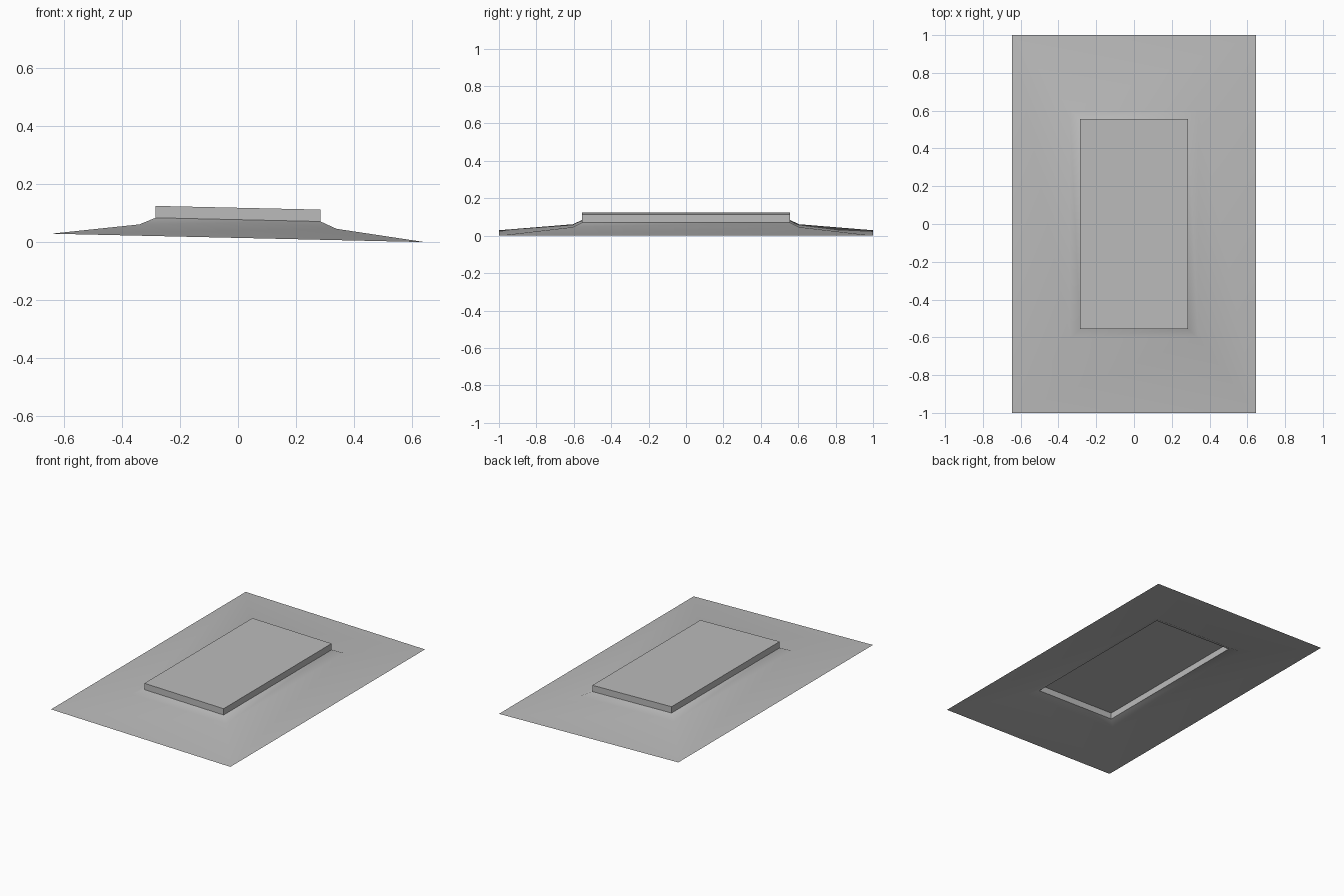
import bpy
import bmesh
import math

cube = bpy.data.objects.get("Cube")
if cube:
    bpy.data.objects.remove(cube, do_unlink=True)

# Plain grey material
grey = bpy.data.materials.new("plain grey")
grey.use_nodes = True
colour = (0.5, 0.5, 0.5, 1.0)
grey.diffuse_color = colour
grey.node_tree.nodes["Principled BSDF"].inputs["Base Color"].default_value = colour

# Rectangular rings, outside to top: half width, half depth, height
RINGS = [
    (0.645, 1.0, 0.0),     # skirt rim
    (0.34, 0.605, 0.039),  # foot of the steep bank
    (0.285, 0.555, 0.063), # foot of the slab wall
    (0.285, 0.555, 0.104), # slab top
]
TILT = 0.0225


def add_ring(bm, half_x, half_y, height):
    corners = [(-1, -1), (1, -1), (1, 1), (-1, 1)]
    return [bm.verts.new((sx * half_x, sy * half_y,
                          height + TILT * (RINGS[0][0] - sx * half_x)))
            for sx, sy in corners]


# Open-bottomed shell: sloping skirt, bank, slab wall and lid
bm = bmesh.new()
loops = [add_ring(bm, *ring) for ring in RINGS]
for low, high in zip(loops, loops[1:]):
    for i in range(4):
        j = (i + 1) % 4
        bm.faces.new((low[i], low[j], high[j], high[i]))
bm.faces.new(loops[-1])

mesh = bpy.data.meshes.new("raised_slab_with_skirt")
bm.to_mesh(mesh)
bm.free()
mesh.materials.append(grey)
slab = bpy.data.objects.new("raised_slab_with_skirt", mesh)
bpy.context.collection.objects.link(slab)

# Smooth skirt, crisp slab edges
bpy.ops.object.select_all(action="DESELECT")
slab.select_set(True)
bpy.context.view_layer.objects.active = slab
bpy.ops.object.shade_smooth_by_angle(angle=math.radians(42))
